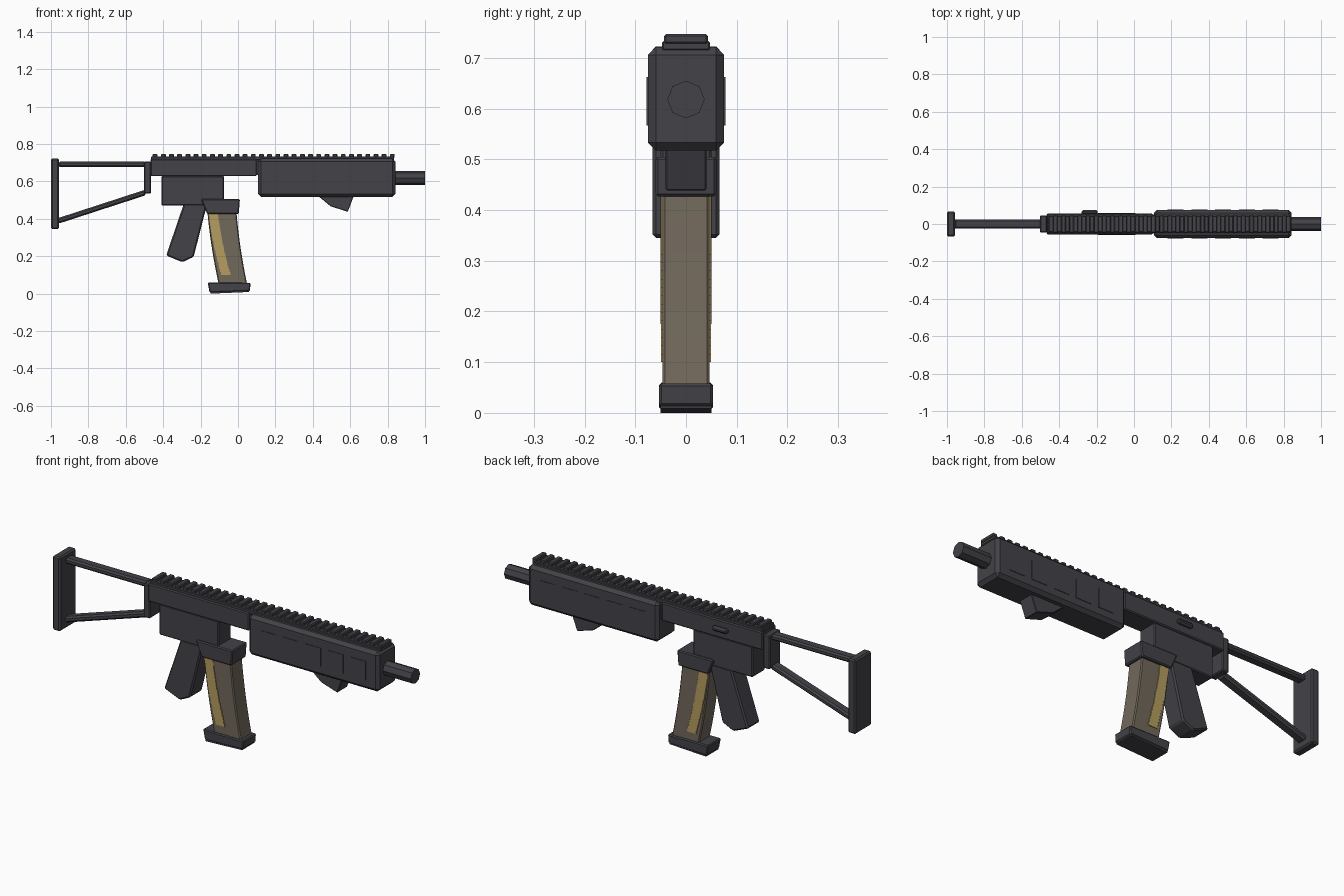
import bpy, bmesh, math
from mathutils import Vector

if "Cube" in bpy.data.objects:
    bpy.data.objects.remove(bpy.data.objects["Cube"])


def material(name, rgb):
    m = bpy.data.materials.new(name)
    m.diffuse_color = (*rgb, 1)
    m.use_nodes = True
    m.node_tree.nodes["Principled BSDF"].inputs["Base Color"].default_value = m.diffuse_color
    return m


DARK = material("dark_polymer", (0.056, 0.054, 0.064))
SMOKE = material("smoky_brown", (0.165, 0.138, 0.105))
BRASS = material("brass_yellow", (0.46, 0.34, 0.115))


def finish(bm, name, mat, bevel=0):
    bmesh.ops.recalc_face_normals(bm, faces=bm.faces)
    me = bpy.data.meshes.new(name)
    bm.to_mesh(me)
    bm.free()
    me.materials.append(mat)
    ob = bpy.data.objects.new(name, me)
    bpy.context.collection.objects.link(ob)
    if bevel:
        mod = ob.modifiers.new("bevel", "BEVEL")
        mod.width, mod.segments = bevel, 1
        mod.limit_method, mod.angle_limit = "ANGLE", math.radians(30)
    return ob


def prism(name, pts, y0, y1, mat=DARK, bevel=0.005):
    """Side profile in (x, z), extruded from y0 to y1."""
    bm = bmesh.new()
    face = bm.faces.new([bm.verts.new((x, y0, z)) for x, z in pts])
    ext = bmesh.ops.extrude_face_region(bm, geom=[face])["geom"]
    moved = [v for v in ext if isinstance(v, bmesh.types.BMVert)]
    bmesh.ops.translate(bm, verts=moved, vec=(0, y1 - y0, 0))
    return finish(bm, name, mat, bevel)


def box(name, x0, x1, z0, z1, y0, y1, mat=DARK, bevel=0.005):
    return prism(name, [(x0, z0), (x1, z0), (x1, z1), (x0, z1)], y0, y1, mat, bevel)


# Skeleton stock
box("butt_plate", -1.0, -0.957, 0.345, 0.723, -0.066, 0.066, bevel=0.007)
box("stock_upper_bar", -0.96, -0.495, 0.677, 0.706, -0.025, 0.025, bevel=0.008)
a, b = Vector((-0.965, 0.388)), Vector((-0.495, 0.541))
n = Vector((a.y - b.y, b.x - a.x)).normalized() * 0.0145
prism("stock_lower_strut", [a - n, b - n, b + n, a + n], -0.025, 0.025, bevel=0.008)
box("stock_bracket", -0.503, -0.466, 0.535, 0.706, -0.045, 0.045)

# Receiver
box("upper_receiver", -0.468, 0.1, 0.628, 0.72, -0.055, 0.055)
box("lower_receiver", -0.41, -0.075, 0.472, 0.63, -0.05, 0.05)
box("charging_knob", -0.28, -0.195, 0.664, 0.688, 0.05, 0.075, bevel=0.008)
prism("magazine_well", [(-0.198, 0.505), (0.01, 0.505), (0.004, 0.427), (-0.165, 0.427)],
      -0.06, 0.06)
prism("pistol_grip", [(-0.29, 0.48), (-0.165, 0.48), (-0.237, 0.197), (-0.297, 0.168),
                      (-0.384, 0.204)], -0.05, 0.05, bevel=0.007)

# Handguard with raised side panels, hand stop, barrel
box("handguard", 0.107, 0.842, 0.517, 0.722, -0.075, 0.075, bevel=0.016)
box("handguard_joint", 0.09, 0.12, 0.635, 0.715, -0.05, 0.05, bevel=0)
for i in range(5):
    for s in (-1, 1):
        x = 0.18 + 0.127 * i
        box("handguard_panel", x, x + 0.085, 0.567, 0.662, s * 0.072, s * 0.0775, bevel=0)
prism("hand_stop", [(0.425, 0.525), (0.495, 0.467), (0.587, 0.438), (0.62, 0.525)],
      -0.04, 0.04, bevel=0.003)
bpy.ops.mesh.primitive_cylinder_add(vertices=8, radius=0.037, depth=0.2,
                                    location=(0.9, 0, 0.618), rotation=(0, math.pi / 2, 0))
bpy.context.object.name = "barrel"
bpy.context.object.data.materials.append(DARK)

# Top rail
box("rail_base", -0.465, 0.835, 0.715, 0.733, -0.047, 0.047, bevel=0.003)
bm = bmesh.new()
for i in range(30):
    r = bmesh.ops.create_cube(bm, size=1)["verts"]
    bmesh.ops.scale(bm, verts=r, vec=(0.026, 0.086, 0.02))
    bmesh.ops.translate(bm, verts=r, vec=(-0.443 + i * 1.268 / 29, 0, 0.737))
finish(bm, "rail_teeth", DARK, 0.004)


# Curved magazine: the centre line bows forward as it drops
def mag_x(t):
    return 0.035 * t + 0.025 * t * t


STEPS = 10
ts = [i / STEPS for i in range(STEPS + 1)]
back = [(-0.163 + mag_x(t), 0.432 - 0.382 * t) for t in ts]
front = [(-0.008 + mag_x(t) * 0.95, 0.432 - 0.382 * t) for t in ts]
prism("magazine", back + front[::-1], -0.046, 0.046, SMOKE, 0.005)
prism("magazine_base", [(-0.162, 0.06), (0.067, 0.058), (0.064, 0.014), (-0.152, 0.006)],
      -0.053, 0.053)
prism("magazine_foot", [(-0.148, 0.012), (0.06, 0.02), (0.058, 0.009), (-0.148, 0.0)],
      -0.05, 0.05, bevel=0)

# Visible cartridge stack: stepped plates on both sides
left, right = [], []
ROUNDS = 20
for i in range(ROUNDS):
    x = -0.158 + mag_x((i + 0.5) / ROUNDS * 0.86) * 1.42
    for k in (i, i + 1):
        z = 0.428 - 0.328 * k / ROUNDS
        left.append((x, z))
        right.append((x + 0.05, z))
for s in (-1, 1):
    prism("cartridge_window", left + right[::-1], s * 0.044, s * 0.0495, BRASS, 0)
